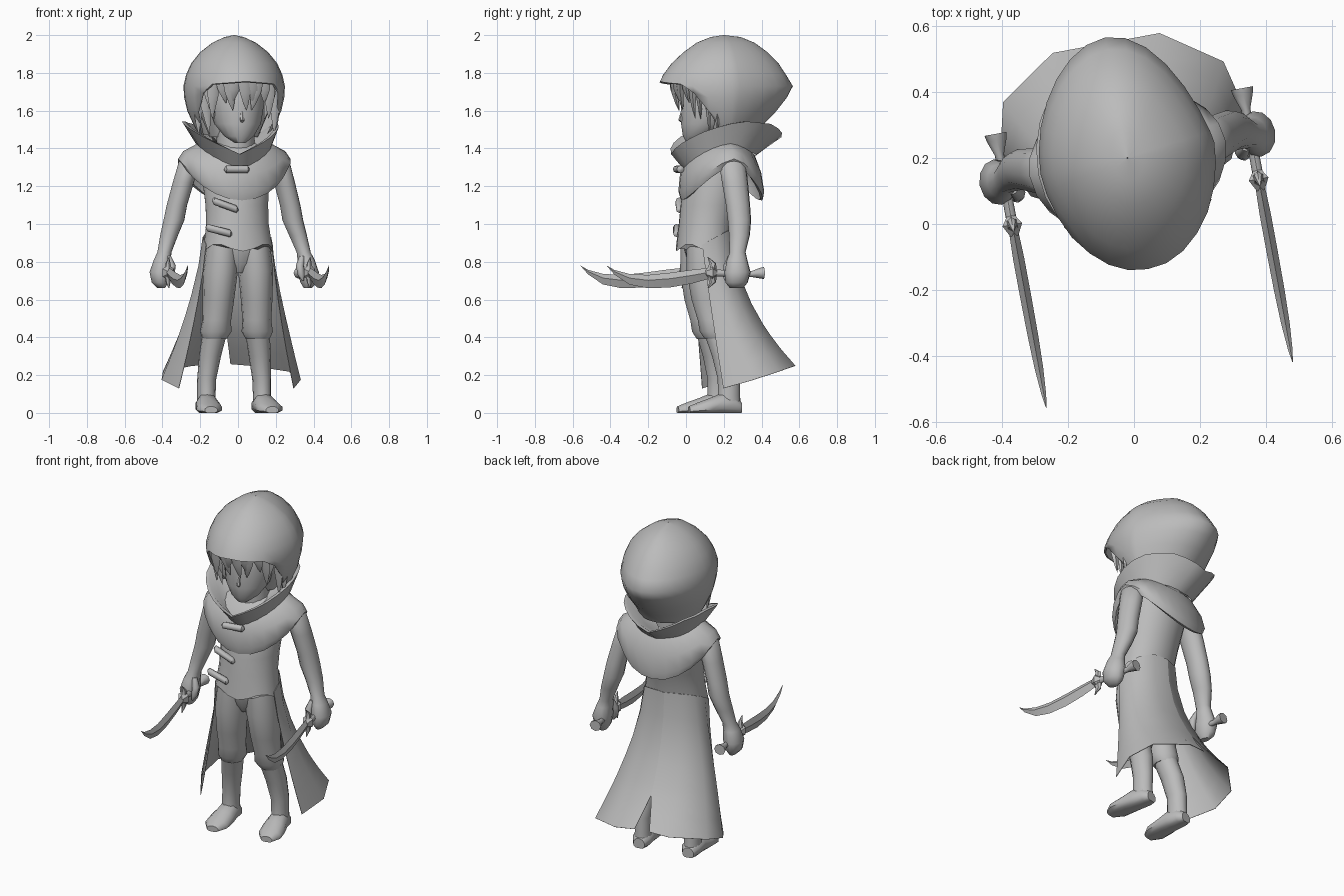
import bpy, bmesh
from math import sin, cos, pi, radians
from mathutils import Matrix, Vector

cube = bpy.data.objects.get("Cube")
if cube:
    bpy.data.objects.remove(cube, do_unlink=True)

grey = bpy.data.materials.new("plain_grey")
grey.use_nodes = True
COLOR = (0.5, 0.5, 0.5, 1)
grey.diffuse_color = COLOR
grey.node_tree.nodes["Principled BSDF"].inputs["Base Color"].default_value = COLOR

# The figure is turned slightly about its own axis
POSE = Matrix.Translation((-0.02, 0.2, 0)) @ Matrix.Rotation(radians(10.5), 4, 'Z')


def lerp(table, x):
    """Piecewise linear lookup; entries are (x, value, value...)."""
    if x <= table[0][0]:
        return table[0][1:]
    for a, b in zip(table, table[1:]):
        if x <= b[0]:
            t = (x - a[0]) / (b[0] - a[0])
            return tuple(p + (q - p) * t for p, q in zip(a[1:], b[1:]))
    return table[-1][1:]


def skin(name, rows, closed=True, caps=True, thick=0, angle=50):
    """Join rows of points into a surface."""
    bm = bmesh.new()
    grid = [[bm.verts.new(POSE @ Vector(p)) for p in row] for row in rows]
    n = len(rows[0])
    for a, b in zip(grid, grid[1:]):
        for i in range(n if closed else n - 1):
            j = (i + 1) % n
            bm.faces.new((a[i], a[j], b[j], b[i]))
    if caps and closed:
        bm.faces.new(grid[0])
        bm.faces.new(grid[-1])
    bmesh.ops.remove_doubles(bm, verts=bm.verts, dist=0.0004)
    bmesh.ops.recalc_face_normals(bm, faces=bm.faces)
    mesh = bpy.data.meshes.new(name)
    bm.to_mesh(mesh)
    bm.free()
    mesh.materials.append(grey)
    ob = bpy.data.objects.new(name, mesh)
    bpy.context.collection.objects.link(ob)
    bpy.ops.object.select_all(action='DESELECT')
    ob.select_set(True)
    bpy.context.view_layer.objects.active = ob
    if thick:
        mod = ob.modifiers.new("thickness", 'SOLIDIFY')
        mod.thickness = thick
        bpy.ops.object.modifier_apply(modifier=mod.name)
    bpy.ops.object.shade_smooth_by_angle(angle=radians(angle))


def flat_ring(x, y, z, rx, ry, n=14):
    return [(x + rx * sin(2 * pi * i / n), y - ry * cos(2 * pi * i / n), z) for i in range(n)]


def upright_ring(x, y, z, rx, rz, n=10):
    return [(x + rx * sin(2 * pi * i / n), y, z + rz * cos(2 * pi * i / n)) for i in range(n)]


def around(n, fn):
    """Points around the body; fn gets the angle from the front in degrees, and sin, cos."""
    pts = []
    for i in range(n):
        a = 2 * pi * i / n
        deg = 360 * i / n
        pts.append(fn(min(deg, 360 - deg), sin(a), cos(a)))
    return pts


# Hood: height, half width, front depth, back depth
HOOD = [(1.44, .17, .16, .16), (1.52, .215, .24, .205), (1.6, .25, .31, .285),
        (1.67, .265, .335, .34), (1.73, .268, .355, .372), (1.79, .255, .325, .335),
        (1.85, .228, .28, .295), (1.91, .18, .215, .235), (1.96, .115, .145, .165),
        (1.99, .05, .07, .09), (2.0, .002, .002, .002)]
HEM = [(0, 1.755), (42, 1.74), (56, 1.67), (67, 1.56), (78, 1.46), (180, 1.46)]


def hood_row(level):
    def point(deg, s, c):
        z = max(level, lerp(HEM, deg)[0])
        rx, front, back = lerp(HOOD, z)
        # The hood is fuller at the back right than at the back left
        y = -front * c ** 1.15 if c > 0 else back * abs(c) ** (1.35 + .2 * s)
        return (rx * s, y, z)
    return around(28, point)


skin("hood", [hood_row(h[0]) for h in reversed(HOOD)], caps=False, thick=0.012, angle=75)

# Head with narrow chin, nose and hair under the hood
skin("head", [flat_ring(0, y, z, rx, ry, 16) for z, y, rx, ry in (
    (1.43, -.17, .03, .03), (1.465, -.14, .08, .08), (1.53, -.1, .125, .13),
    (1.64, -.06, .15, .17), (1.75, -.05, .15, .17), (1.84, -.03, .1, .12))])
skin("nose", [flat_ring(0, y, z, r, r, 6) for z, y, r in (
    (1.535, -.222, .005), (1.55, -.232, .013), (1.61, -.222, .005))])
skin("hair_cap", [flat_ring(0, .01, z, rx, ry, 16) for z, rx, ry in (
    (1.46, .13, .1), (1.6, .19, .15), (1.72, .21, .22), (1.85, .16, .18), (1.92, .05, .05))])
skin("neck", [flat_ring(0, -.04, z, .1, .1) for z in (1.3, 1.5)])
for i in range(15):
    a = radians(-77 + 11 * i)
    side = abs(i - 7)
    tip = 1.64 - .04 * (i % 2) - max(0, side - 3) * .042
    lock = []
    for t, w in ((0, .036), (.45, .03), (.8, .014), (1, .001)):
        r = 1 - .1 * t * t
        x = .21 * sin(a) * r + .02 * t * (1 if i % 3 else -1)
        lock.append(flat_ring(x, -.02 - .25 * cos(a) * r, 1.77 + (tip - 1.77) * t, w, w * .6, 5))
    skin("hair_lock", lock)

# Flared collar with a sloping inner wall, and shoulder mantle
RIM = [(0, 1.37), (35, 1.44), (65, 1.5), (100, 1.545), (135, 1.53), (180, 1.46)]
BASE = [(0, 1.27), (90, 1.4), (180, 1.36)]


def collar_row(rx, front, back, t, drop):
    def point(deg, s, c):
        low, high = lerp(BASE, deg)[0], lerp(RIM, deg)[0]
        return (-.02 * t + rx * s, -(front if c > 0 else back) * c, low + (high - low) * t - drop)
    return around(24, point)


skin("collar", [collar_row(*r) for r in (
    (.185, .2, .17, 0, 0), (.22, .24, .24, .5, 0), (.255, .28, .315, 1, 0),
    (.235, .258, .293, 1, 0), (.185, .2, .2, 1, .055), (.1, .1, .12, 1, .075))], caps=False)


def mantle_row(rx, front, back, z, drop):
    return around(24, lambda deg, s, c: (
        rx * s, -(front if c > 0 else back) * c, z - drop * abs(c) ** 1.5))


skin("mantle", [mantle_row(*r) for r in (
    (.12, .13, .12, 1.44, .03), (.2, .195, .165, 1.425, .07), (.275, .23, .195, 1.385, .12),
    (.302, .238, .21, 1.345, .18), (.28, .228, .205, 1.31, .185))], caps=False, thick=0.015)

# Coat body with a notched hem, and hips below it
coat = [flat_ring(0, y, z, rx, ry, 20) for z, y, rx, ry in (
    (1.36, -.02, .17, .13), (1.25, -.04, .18, .165), (1.1, -.075, .168, .155),
    (1.0, -.095, .168, .145))]
coat.append(around(20, lambda d, s, c: (.187 * s, -.11 - .145 * c, .875 - .02 * cos(radians(4 * d)))))
skin("coat_body", coat)
skin("hips", [flat_ring(0, -.11, z, rx, ry, 16) for z, rx, ry in (
    (.95, .15, .115), (.86, .155, .098), (.79, .11, .08), (.74, .04, .05))])

# Three slanting toggles down the front
for x, y, z, slope in ((-.03, -.238, 1.29, 0), (-.09, -.222, 1.1, -.05), (-.125, -.23, .965, -.035)):
    rows = []
    for t, r in ((-1, .006), (-.85, .02), (.85, .02), (1, .006)):
        ctr = (x + .068 * t, y + .012 * t * (-1 if slope else 0), z + slope / 2 * t)
        rows.append([(ctr[0], ctr[1] + r * cos(pi * k / 4), ctr[2] + r * sin(pi * k / 4))
                     for k in range(8)])
    skin("toggle", rows)

# Columns of the coat tail, from its middle to its front edge: waist point, hem point
TAIL = (((0, .056, .98), (.045, .355, .26)), ((.09, .036, .98), (.165, .355, .25)),
        ((.152, -.015, .96), (.34, .235, .22)), ((.185, -.08, .93), (.375, .09, .175)),
        ((.18, -.15, .89), (.31, -.06, .13)))

for s, label in ((1, "left"), (-1, "right")):
    rows = []
    for t in (0, .2, .4, .55, .7, .77, .88, 1):
        row = []
        for k, (a, b) in enumerate(TAIL):
            p = Vector(a).lerp(Vector(b), t)
            p.x = a[0] + (b[0] - a[0]) * t ** 1.35
            p.y = a[1] + (b[1] - a[1]) * (t ** 2.1 if k < 4 else t)
            if k == 0:
                p.x = b[0] * max(0, t - .77) / .23
            row.append((s * p.x, p.y, p.z))
        rows.append(row)
    skin(label + "_coat_tail", rows, closed=False, thick=0.003)

    # Arm ending in a closed fist
    skin(label + "_arm", [flat_ring(s * x, y, z, rx, ry, 12) for x, y, z, rx, ry in (
        (.2, 0, 1.37, .04, .05), (.24, 0, 1.33, .058, .072), (.272, .01, 1.22, .057, .07),
        (.305, .02, 1.1, .055, .065), (.32, .025, 1.02, .056, .063), (.347, .02, .94, .048, .056),
        (.375, .005, .85, .038, .043), (.387, 0, .81, .046, .055), (.4, 0, .745, .056, .07),
        (.4, -.005, .69, .045, .06), (.395, -.005, .66, .02, .035))])
    skin(label + "_thumb", [flat_ring(s * x, y, z, r, r, 8) for x, y, z, r in (
        (.36, -.03, .83, .015), (.345, -.045, .78, .022), (.35, -.055, .73, .018),
        (.36, -.055, .7, .006))])

    # Trouser leg, boot and foot
    skin(label + "_trouser", [flat_ring(s * x, y, z, rx, ry) for z, x, y, rx, ry in (
        (.9, .085, -.11, .085, .105), (.75, .095, -.11, .092, .108), (.6, .103, -.095, .083, .098),
        (.49, .108, -.075, .076, .085), (.43, .112, -.065, .083, .085), (.39, .116, -.055, .062, .068))])
    skin(label + "_boot", [flat_ring(s * x, y, z, rx, ry) for z, x, y, rx, ry in (
        (.43, .114, -.06, .065, .07), (.3, .134, -.02, .058, .068), (.18, .148, .0, .05, .06),
        (.09, .15, -.0, .048, .06), (.03, .15, -.0, .05, .065))])
    foot = []
    for y, x, w, h in ((.065, .15, .035, .06), (.03, .15, .055, .09), (-.04, .153, .06, .105),
                       (-.1, .158, .068, .08), (-.17, .163, .068, .055), (-.218, .165, .035, .035)):
        foot.append([(px, py, max(0, pz)) for px, py, pz in
                     upright_ring(s * x, y, h * .4, w, h * .6)])
    skin(label + "_foot", foot)

    # Curved dagger: grip with flared pommel, guard with prongs, blade
    X = s * .38
    skin(label + "_grip", [upright_ring(X, y, z, rx, rz, 8) for y, z, rx, rz in (
        (.145, .74, .034, .032), (.125, .74, .03, .028), (.08, .735, .014, .016),
        (-.09, .74, .016, .018), (-.15, .74, .016, .02))])
    skin(label + "_guard", [upright_ring(X, y, .742, r, r * 1.2, 6) for y, r in (
        (-.105, .012), (-.135, .035), (-.17, .014))], angle=25)
    for d in (1, -1):
        skin(label + "_prong", [flat_ring(X, y, .742 + d * h, r, r * 1.4, 6) for y, h, r in (
            (-.135, .02, .018), (-.13, .05, .013), (-.155, .082, .002))])
    blade = []
    for y, low, high, w in ((-.15, .71, .768, .014), (-.24, .685, .758, .017), (-.36, .664, .742, .017),
                            (-.48, .66, .73, .016), (-.58, .68, .736, .013), (-.66, .733, .757, .007),
                            (-.7, .778, .78, .001)):
        mid = low + (high - low) * .6
        blade.append([(X, y, low), (X + w, y, mid), (X, y, high), (X - w, y, mid)])
    skin(label + "_blade", blade, angle=30)
